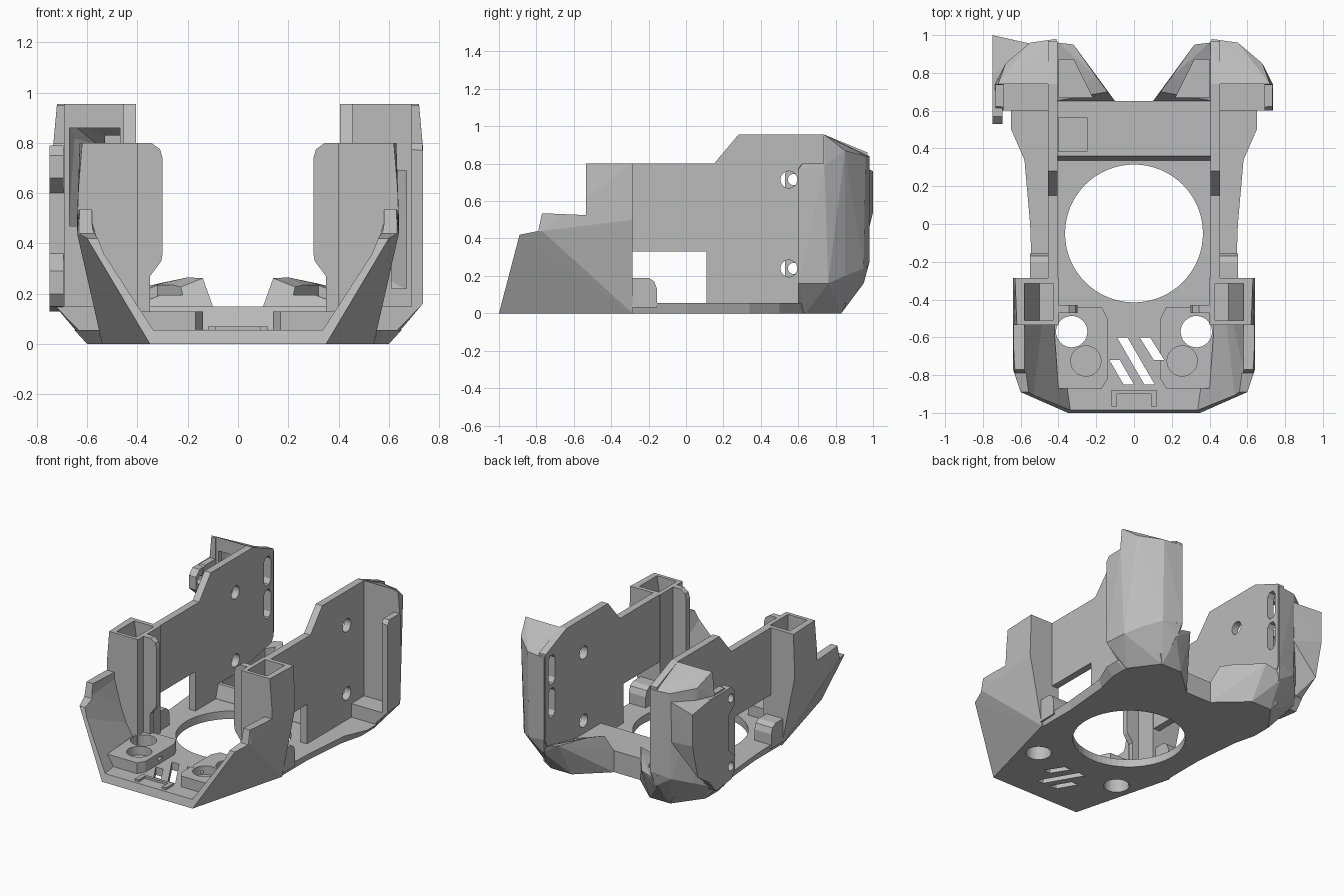
import bpy, bmesh, math
from mathutils import Vector

cube = bpy.data.objects.get("Cube")
if cube:
    bpy.data.objects.remove(cube, do_unlink=True)

GREY = (0.5, 0.5, 0.5, 1)
mat = bpy.data.materials.new("plain grey")
mat.use_nodes = True
mat.diffuse_color = GREY
mat.node_tree.nodes["Principled BSDF"].inputs["Base Color"].default_value = GREY


def finish(bm, name):
    bmesh.ops.recalc_face_normals(bm, faces=bm.faces)
    mesh = bpy.data.meshes.new(name)
    bm.to_mesh(mesh)
    bm.free()
    mesh.materials.append(mat)
    ob = bpy.data.objects.new(name, mesh)
    bpy.context.collection.objects.link(ob)
    return ob


def hull(name, pts, s=1):
    """Convex solid round the points, flipped in x when s is -1."""
    bm = bmesh.new()
    for x, y, z in pts:
        bm.verts.new((x * s, y, z))
    res = bmesh.ops.convex_hull(bm, input=bm.verts)
    junk = {v for v in res["geom_interior"] + res["geom_unused"]
            if isinstance(v, bmesh.types.BMVert)}
    bmesh.ops.delete(bm, geom=list(junk), context="VERTS")
    bmesh.ops.dissolve_limit(bm, angle_limit=0.01, verts=bm.verts, edges=bm.edges)
    return finish(bm, name)


def loft(name, low, high):
    """Solid between two outlines with the same number of points."""
    bm = bmesh.new()
    a = [bm.verts.new(p) for p in low]
    b = [bm.verts.new(p) for p in high]
    bm.faces.new(a)
    bm.faces.new(b)
    for i in range(len(a)):
        j = (i + 1) % len(a)
        bm.faces.new((a[i], a[j], b[j], b[i]))
    return finish(bm, name)


def prism(name, outline, lo, hi, axis="z", s=1):
    """Extrude a 2D outline along an axis."""
    place = {"x": lambda p, d: (d * s, p[0], p[1]),
             "y": lambda p, d: (p[0] * s, d, p[1]),
             "z": lambda p, d: (p[0] * s, p[1], d)}[axis]
    return loft(name, [place(p, lo) for p in outline], [place(p, hi) for p in outline])


def box(name, x0, x1, y0, y1, z0, z1, s=1):
    return prism(name, [(x0, y0), (x1, y0), (x1, y1), (x0, y1)], z0, z1, "z", s)


def disc(name, u, v, r, lo, hi, axis="z", s=1, n=32):
    ring = [(u + r * math.cos(2 * math.pi * i / n), v + r * math.sin(2 * math.pi * i / n))
            for i in range(n)]
    return prism(name, ring, lo, hi, axis, s)


def carve(ob, *cutters):
    """Subtract the cutters, keep the result and throw the cutters away."""
    for c in cutters:
        c.hide_render = True
        m = ob.modifiers.new("cut", "BOOLEAN")
        m.operation, m.solver, m.object = "DIFFERENCE", "EXACT", c
    dg = bpy.context.evaluated_depsgraph_get()
    ob.data = bpy.data.meshes.new_from_object(ob.evaluated_get(dg))
    ob.modifiers.clear()
    for c in cutters:
        bpy.data.objects.remove(c, do_unlink=True)
    return ob


def both(pts):
    return [(x * s, y, z) for s in (1, -1) for x, y, z in pts]


def mirrored(half):
    return half + [(-x, y) for x, y in reversed(half)]


def floor_cuts():
    """Round opening, two holes and slanted vents that pass through the floor."""
    out = [disc("round_cut", 0, -.05, .365, -.1, .3, n=64)]
    out += [disc("hole_cut", .33, -.57, .083, -.1, .3, s=s) for s in (1, -1)]
    for x0, y0, x1, y1 in ((-.09, -.6, .055, -.85), (.03, -.6, .105, -.72), (-.13, -.72, -.055, -.85)):
        out.append(prism("vent_cut", [(x0, y0), (x0 + .055, y0), (x1 + .055, y1), (x1, y1)], -.1, .3))
    return out


# Floor with bevelled rim, round opening and vents
low = mirrored([(.35, -1), (.53, -.28), (.53, 0), (.56, .34), (.6, .5), (.6, .62),
                (.46, .83), (.3, .83), (.1, .65)])
high = mirrored([(.36, -.985), (.54, -.28), (.55, 0), (.58, .34), (.65, .5), (.65, .6),
                 (.5, .86), (.32, .86), (.1, .65)])
floor = loft("floor", [(x, y, 0) for x, y in low], [(x, y, .055) for x, y in high])
carve(floor, *floor_cuts())

# Rear cross bar with a sloped front and a square pocket
bar = prism("rear_bar", [(.335, .01), (.335, .06), (.36, .15), (.65, .15), (.65, .01)], -.42, .42, "x")
carve(bar, box("pocket_cut", -.4, -.25, .385, .565, .06, .3))

# Flared front shell, open at the front and top
outer = both([(.35, -1, 0), (.54, -.285, 0), (.6, -.89, .42), (.64, -.77, .44), (.63, -.77, .54),
              (.64, -.285, .5), (.62, -.535, .8), (.63, -.285, .8)])
inner = both([(.32, -1.1, .055), (.45, -.2, .055), (.555, -1.1, .44), (.58, -.77, .46),
              (.575, -.2, .5), (.585, -1.1, 1), (.585, -.2, 1)])
shell = hull("front_shell", outer)
carve(shell, hull("inside_cut", inner),
      prism("step_cut", [(-1.2, .42), (-.89, .42), (-.79, .44), (-.77, .535), (-.535, .525),
                         (-.535, 1), (-1.2, 1)], -1, 1, "x"), *floor_cuts())

# Low bracket at the front lip
for s in (1, -1):
    box("front_bracket_post", .09, .12, -.965, -.88, .03, .07, s)
box("front_bracket_bar", -.1, .1, -.9, -.88, .03, .07)

wall_outline = [(-.3, .33), (-.3, .8), (.15, .8), (.28, .955), (.74, .955), (.97, .86),
                (.97, .25), (.9, .12), (.62, .05), (.11, .05), (.11, .33)]
claw = [(.41, .6, .8), (.41, .98, .84), (.55, .96, .84), (.68, .85, .87), (.735, .74, .79),
        (.735, .6, .77), (.41, .74, .955), (.72, .74, .955), (.41, .6, .05), (.735, .6, .16),
        (.72, .76, .16), (.65, .85, .2), (.55, .95, .24), (.41, .98, .27),
        (.6, .6, .02), (.6, .64, .0), (.46, .83, 0), (.41, .83, 0), (.43, .95, .16)]
mid = Vector((.575, .76, .5))
hollow = [(mid.x + (x - mid.x) * .72, max(.775, mid.y + (y - mid.y) * .85),
           mid.z + (z - mid.z) * .86) for x, y, z in claw]

for s, side in ((1, "left"), (-1, "right")):
    # Front tower with open top
    tower = hull(side + "_tower", [(x, y, z) for y in (-.535, -.285) for x, z in
                 ((.4, .02), (.45, .02), (.6, .42), (.62, .8), (.4, .8))], s)
    carve(tower, hull("tower_cut", [(x, y, z) for y in (-.51, -.315) for x, z in
                      ((.43, .25), (.5, .25), (.595, .9), (.43, .9))], s))
    # Rounded guide rail beside the tower
    prism(side + "_rail", [(.42, .04), (.35, .04), (.35, .27), (.305, .33), (.3, .36), (.3, .74),
                           (.31, .775), (.345, .8), (.42, .8)], -.47, -.43, "y", s)
    # Rounded tab behind the tower
    prism(side + "_tab", [(-.29, .03), (-.155, .03), (-.155, .13), (-.17, .17), (-.2, .19),
                          (-.29, .19)], .42, .55, "x", s)
    # Tall side wall with screw holes and rear slots
    wall = prism(side + "_side_wall", wall_outline, .405, .455, "x", s)
    holes = [disc("screw_cut", .55, z, .045, .3, .6, "x", s) for z in (.715, .24)]
    rear = [prism("slot_cut", [(.865, z + .03), (.885, z), (.92, z), (.94, z + .03), (.94, z + .17),
                               (.92, z + .2), (.885, z + .2), (.865, z + .17)], .3, .5, "x", s)
            for z in (.4, .63)]
    carve(wall, *holes, *rear)
    # Curved rear corner: front recess, inner hollow, and an opening that differs per side
    corner = hull(side + "_rear_corner", claw, s)
    if s > 0:
        opening = box("opening_cut", .61, .67, .7, .79, .22, .69, s)
    else:
        opening = box("opening_cut", .47, .67, .7, .79, .47, .86, s)
    carve(corner, hull("hollow_cut", hollow, s), opening,
          box("recess_cut", .455, .69, .5, .742, .15, 1.1, s),
          box("upper_front_cut", .3, .9, .5, .735, .8, 1.1, s),
          box("corner_slot_cut", .3, .53, .865, .94, .4, .83, s))
    # Inward prong with pocket
    prong = hull(side + "_prong", [(.1, .65, .0), (.1, .65, .15), (.14, .7, .262), (.2, .78, .265),
                 (.32, .95, .24), (.4, .96, .22), (.42, .65, .15), (.44, .95, .16),
                 (.3, .83, 0), (.45, .83, 0), (.42, .65, 0)], s)
    carve(prong, hull("prong_cut", [(x, y, z) for z in (.13, .4) for x, y in
                      ((.22, .67), (.4, .67), (.4, .87), (.32, .87))], s))
    # Front tray pad with one through hole and one recess
    pad = prism(side + "_tray_pad", [(.14, -.82), (.17, -.87), (.4, -.87), (.42, -.6), (.42, -.44),
                                     (.17, -.44), (.14, -.5)], .05, .13, "z", s)
    carve(pad, disc("recess_cut", .255, -.725, .08, .07, .3, s=s),
          box("groove_cut", .1, .2, -.68, -.63, .08, .1, s), *floor_cuts())

# Mounting ear on one rear corner
ear = prism("mounting_ear", [(.53, .2), (.53, .29), (.6, .36), (.6, .6), (.53, .66), (.53, .75),
                             (.57, .79), (.8, .79), (.8, .2), (.74, .13), (.57, .15)],
            -.75, -.695, "x")
carve(ear, *[disc("ear_hole_cut", .575, z, .03, -.9, -.6, "x") for z in (.715, .24)])
hull("ear_fin", [(-.75, 1, .54), (-.75, 1, .76), (-.55, .955, .78), (-.55, .95, .5), (-.75, .94, .3),
                 (-.75, .79, .79), (-.7, .79, .79), (-.75, .79, .2), (-.7, .79, .2)])
